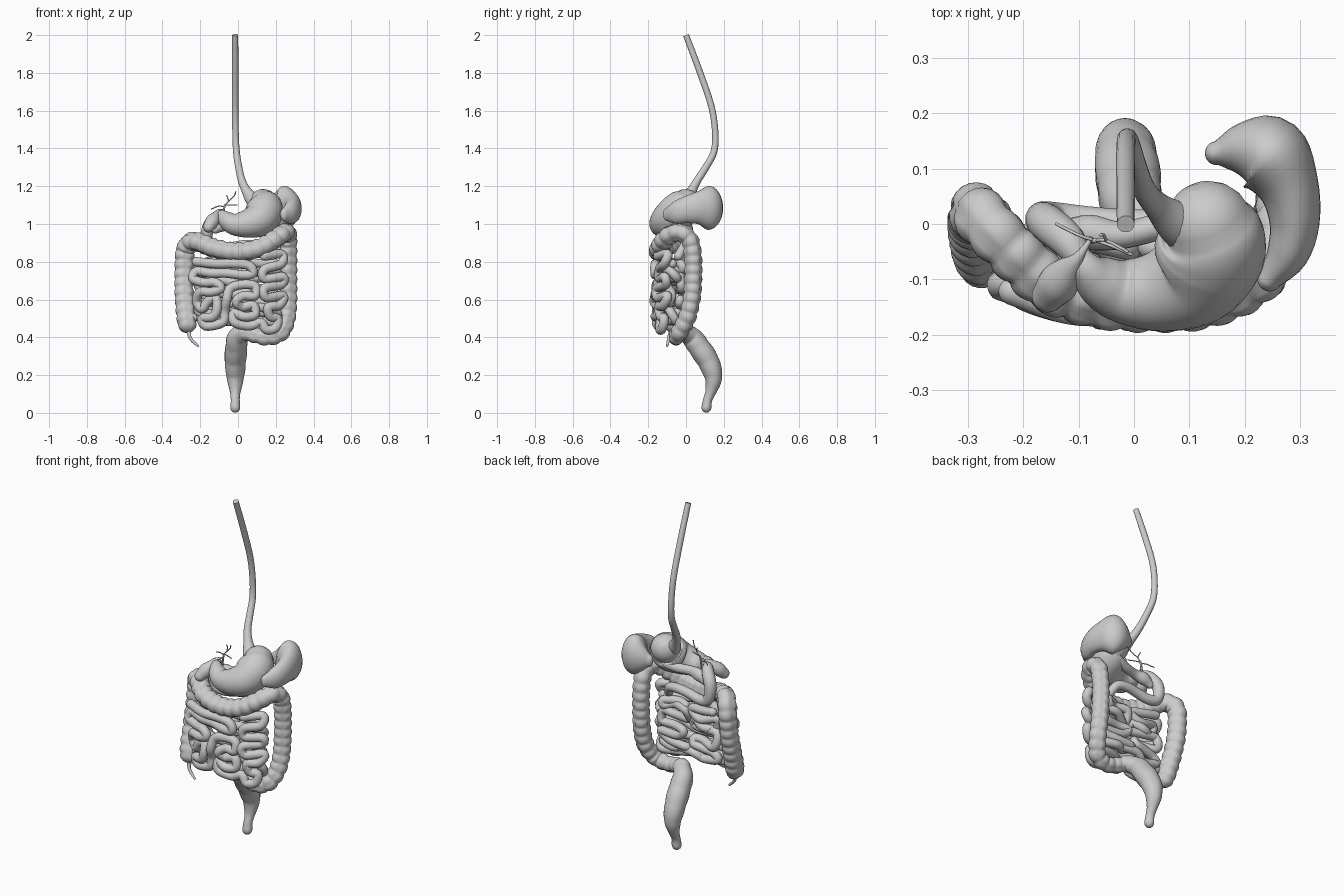
import bpy, bmesh, math, random
from mathutils import Vector

random.seed(4)


def smooth_path(pts, step):
    """Catmull-Rom samples through (x, y, z, radius) points."""
    p = [Vector(q) for q in pts]
    p = [p[0] * 2 - p[1]] + p + [p[-1] * 2 - p[-2]]
    out = []
    for a, b, c, d in zip(p, p[1:], p[2:], p[3:]):
        n = max(3, int((c - b).length / step))
        for i in range(n):
            t = i / n
            out.append(0.5 * (2 * b + (c - a) * t + (2 * a - 5 * b + 4 * c - d) * t * t
                              + (3 * b - a - 3 * c + d) * t ** 3))
    out.append(p[-2])
    return [(v.to_3d(), max(v.w, 0.001)) for v in out]


def tube(name, pts, sides=16, step=0.012, dome=(True, True), pouch=0.0, pitch=0.05, tall=1.0):
    """Organ swept along a path; pouch adds bulges, tall stretches sections in z."""
    path = smooth_path(pts, step)
    for end in (0, 1):  # rounded ends
        path.reverse()
        if dome[end]:
            c, r = path[-1]
            t = (c - path[-2][0]).normalized()
            for k in range(1, 6):
                a = k / 5 * math.pi / 2
                path.append((c + t * r * math.sin(a), max(r * math.cos(a), r * 0.03)))
    bm = bmesh.new()
    rings, u, s = [], None, 0.0
    for i, (c, r) in enumerate(path):
        nxt, prv = path[min(i + 1, len(path) - 1)][0], path[max(i - 1, 0)][0]
        t = (nxt - prv).normalized()
        s += (c - prv).length
        u = t.orthogonal() if u is None else u - t * u.dot(t)
        u.normalize()
        w = t.cross(u)
        ring = []
        for k in range(sides):
            a = 2 * math.pi * k / sides
            bulge = abs(math.sin(math.pi * s / pitch)) ** 0.7 * abs(math.sin(1.5 * a)) ** 0.4
            o = (u * math.cos(a) + w * math.sin(a)) * r * (1 - pouch + 1.2 * pouch * bulge)
            o.z *= tall
            ring.append(bm.verts.new(c + o))
        rings.append(ring)
    for a, b in zip(rings, rings[1:]):
        for k in range(sides):
            j = (k + 1) % sides
            bm.faces.new((a[k], a[j], b[j], b[k]))
    bm.faces.new(rings[0][::-1])
    bm.faces.new(rings[-1])
    bmesh.ops.recalc_face_normals(bm, faces=bm.faces)
    me = bpy.data.meshes.new(name)
    bm.to_mesh(me)
    bm.free()
    for f in me.polygons:
        f.use_smooth = len(f.vertices) == 4
    ob = bpy.data.objects.new(name, me)
    bpy.context.collection.objects.link(ob)
    return ob


# Oesophagus
tube("oesophagus", [(-.015, 0, 2, .016), (-.015, .075, 1.8, .017), (-.015, .135, 1.62, .017),
                    (-.013, .155, 1.48, .017), (-.008, .147, 1.38, .018), (.004, .105, 1.3, .019),
                    (.02, .06, 1.23, .021), (.045, .03, 1.175, .026), (.08, .0, 1.125, .04),
                    (.12, -.03, 1.08, .04)], dome=(False, True))

# Stomach
tube("stomach", [(.135, -.002, 1.105, .08), (.142, -.022, 1.09, .094), (.135, -.055, 1.055, .1),
                 (.105, -.098, 1.02, .09), (.04, -.122, 1.0, .073), (-.025, -.12, 1.0, .057),
                 (-.065, -.1, 1.025, .045), (-.085, -.08, 1.045, .03), (-.1, -.06, 1.045, .022)],
     sides=32)

# Spleen
tube("spleen", [(.15, .128, 1.075, .022), (.2, .134, 1.08, .053), (.245, .122, 1.085, .073),
                (.28, .065, 1.085, .055), (.29, 0, 1.075, .045), (.277, -.055, 1.06, .038),
                (.245, -.1, 1.05, .022)], sides=28, tall=1.6)

# Pancreas
tube("pancreas", [(-.12, -.01, .97, .02), (-.08, -.015, .995, .032), (-.02, -.02, 1.005, .025),
                  (.06, 0, 1.01, .024), (.12, .02, 1.025, .02), (.15, .03, 1.04, .012)], tall=1.1)

# Gallbladder and bile ducts
tube("gallbladder", [(-.155, -.13, .985, .03), (-.135, -.105, 1.015, .037), (-.115, -.08, 1.045, .025),
                     (-.1, -.06, 1.07, .01), (-.08, -.03, 1.075, .004)])
ducts = [[(-.08, -.02, .98), (-.078, -.03, 1.05), (-.07, -.03, 1.1)],
         [(-.07, -.03, 1.09), (-.1, -.02, 1.095), (-.14, 0, 1.08)],
         [(-.07, -.03, 1.1), (-.05, -.03, 1.12), (-.02, -.045, 1.15), (-.012, -.05, 1.17)],
         [(-.05, -.03, 1.12), (-.055, -.02, 1.14), (-.06, -.02, 1.15)],
         [(-.07, -.03, 1.1), (-.04, -.04, 1.1), (-.005, -.055, 1.1)]]
for i, d in enumerate(ducts):
    tube(f"bile_duct_{i + 1}", [(*q, .005 if i == 0 else .003) for q in d], sides=8)

# Duodenum
tube("duodenum", [(-.095, -.07, 1.045, .022), (-.12, -.03, 1.03, .032), (-.155, .0, .985, .034),
                  (-.165, .01, .93, .031), (-.145, .01, .875, .03), (-.09, .005, .865, .028),
                  (-.02, .0, .88, .027), (.05, .0, .89, .026), (.11, -.01, .88, .025),
                  (.14, -.04, .83, .024)])

# Small intestine: front loops given as (x, z) in hundredths, wrapped round the belly
front = [(-22, 80), (-12, 79), (-2, 79), (6, 78), (8, 74), (3, 73), (-6, 74), (-14, 74), (-22, 75),
         (-24, 71), (-18, 69), (-12, 69), (-9, 66), (-14, 64), (-20, 64), (-22, 59), (-19, 55),
         (-16, 59), (-12, 61), (-11, 56), (-13, 51), (-19, 50), (-17, 46), (-8, 48), (-7, 54),
         (-6, 60), (-4, 66), (3, 68), (9, 67), (9, 62), (3, 62), (-1, 59), (2, 56), (8, 57),
         (9, 52), (3, 51), (-2, 53), (-2, 48), (6, 46), (12, 48), (15, 44), (20, 45), (21, 50),
         (17, 51), (16, 56), (22, 57), (24, 62), (15, 61), (14, 66), (23, 68), (24, 72),
         (14, 71), (14, 76), (23, 79), (23, 84), (14, 83)]
tube("small_intestine_front", [(x / 100, -.158 + .9 * (x / 100) ** 2 + random.uniform(-.014, .014),
                                z / 100, .025) for x, z in front], sides=14)

# Small intestine: middle rows
rows = []
for i in range(7):
    d = 1 if i % 2 else -1
    for k in (-.2, -.1, 0, .1, .2):
        rows.append((k * d, -.095 + random.uniform(-.025, .025) + .7 * k * k,
                     .8 - .052 * i + random.uniform(-.018, .018), .024))
tube("small_intestine_middle", rows, sides=14)

# Small intestine: rear tangle of short rows, in a right and a left stack
rear = []
for side in (1, -1):
    for i in range(7):
        z = (.8 - .046 * i) if side == 1 else (.52 + .046 * i)
        xs = (.02, .09, .17) if i % 2 == 0 else (.17, .09, .02)
        for x in xs:
            rear.append((side * x + random.uniform(-.015, .015), -.04 + random.uniform(-.025, .025),
                         z + random.uniform(-.02, .02), .024))
tube("small_intestine_rear", rear, sides=14)
tube("small_intestine_end", [(-.06, -.08, .5, .022), (-.12, -.06, .49, .022), (-.18, -.07, .5, .022),
                             (-.25, -.07, .51, .022)], sides=14)

# Large intestine with pouches
tube("colon", [(-.27, -.065, .475, .053), (-.277, -.045, .53, .054), (-.285, -.015, .62, .052),
               (-.287, .01, .71, .052), (-.285, .02, .8, .052), (-.278, .018, .865, .053),
               (-.25, -.015, .905, .052), (-.2, -.065, .9, .052), (-.14, -.115, .875, .052),
               (-.05, -.14, .855, .051), (.04, -.145, .855, .051), (.12, -.14, .875, .051),
               (.19, -.115, .915, .051), (.235, -.08, .945, .05), (.26, -.03, .955, .049),
               (.265, .02, .915, .048), (.265, .038, .82, .048), (.265, .038, .7, .048),
               (.265, .03, .6, .048), (.257, .005, .5, .048), (.225, -.035, .425, .047),
               (.16, -.05, .4, .044), (.09, -.04, .412, .043), (.03, -.01, .43, .046)],
     sides=24, step=.007, pouch=.15)

# Appendix
tube("appendix", [(-.26, -.08, .43, .012), (-.255, -.09, .4, .009), (-.235, -.095, .375, .008),
                  (-.212, -.1, .355, .006)], sides=10)

# Rectum
tube("rectum", [(.04, -.015, .43, .045), (-.002, .03, .4, .055), (-.01, .075, .34, .06),
                (-.015, .12, .27, .058), (-.015, .145, .19, .048), (-.015, .134, .12, .031),
                (-.015, .115, .07, .024), (-.015, .108, .028, .027)], sides=24, pouch=.05, pitch=.09)
